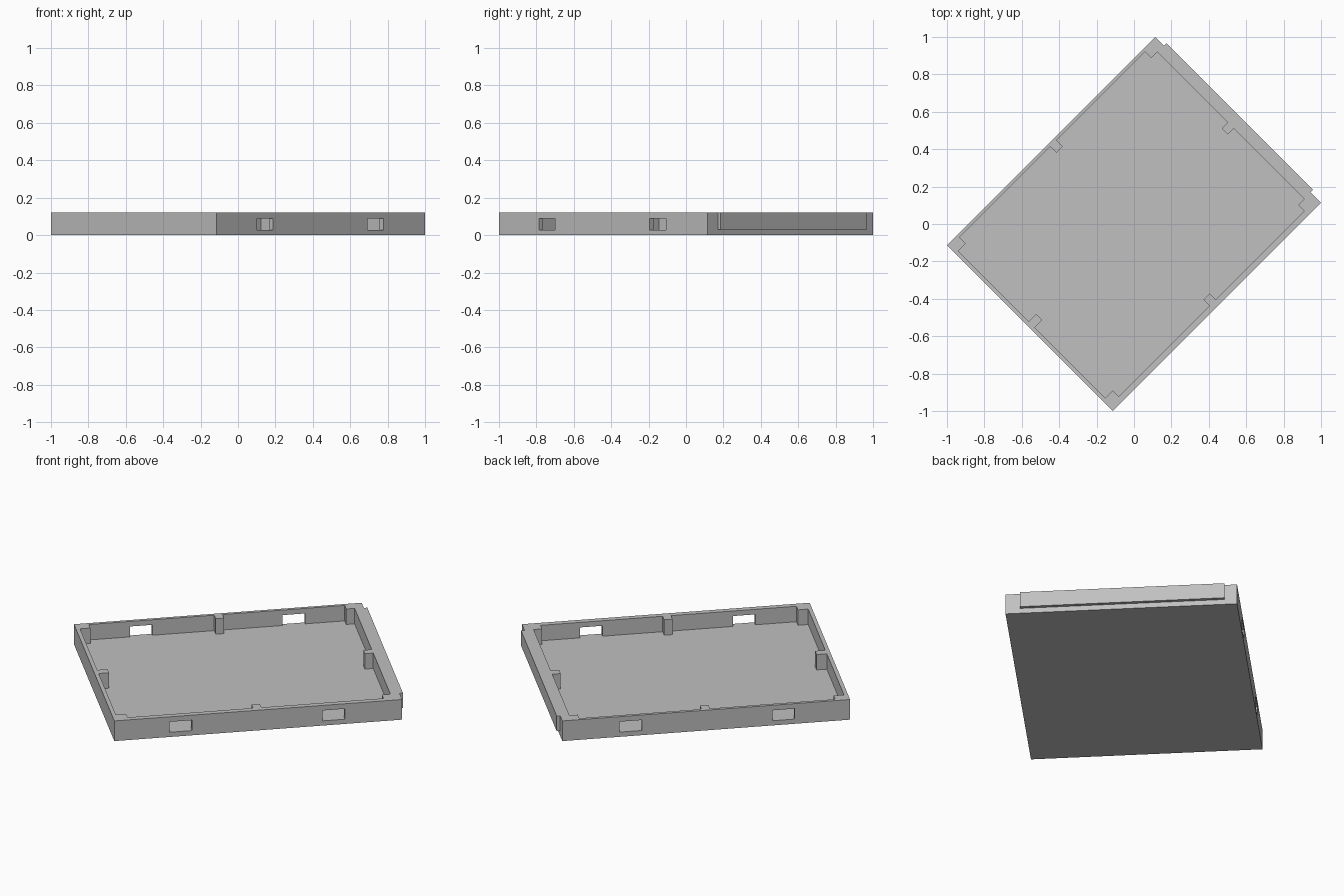
import bpy
import bmesh
import math
from mathutils import Matrix

if "Cube" in bpy.data.objects:
    bpy.data.objects.remove(bpy.data.objects["Cube"], do_unlink=True)

# Plain grey plastic
grey = bpy.data.materials.new("grey_plastic")
grey.use_nodes = True
colour = (0.53, 0.53, 0.53, 1)
grey.diffuse_color = colour
grey.node_tree.nodes["Principled BSDF"].inputs["Base Color"].default_value = colour

TURN = Matrix.Rotation(math.radians(45), 4, "Z")  # the tray lies diagonally
HEIGHT = 0.12
FLOOR = 0.028
POST = 0.046


def box(name, u, v, z):
    """Box from (min, max) ranges along the tray's length, width and height."""
    bm = bmesh.new()
    bmesh.ops.create_cube(bm, size=1)
    for vert in bm.verts:
        vert.co = [r[0] if c < 0 else r[1] for c, r in zip(vert.co, (u, v, z))]
    bm.transform(TURN)
    mesh = bpy.data.meshes.new(name)
    bm.to_mesh(mesh)
    bm.free()
    mesh.materials.append(grey)
    obj = bpy.data.objects.new(name, mesh)
    bpy.context.collection.objects.link(obj)
    return obj


def cut(target, cutter):
    cutter.hide_render = True
    mod = target.modifiers.new("cut", "BOOLEAN")
    mod.operation = "DIFFERENCE"
    mod.solver = "EXACT"
    mod.object = cutter
    bpy.context.view_layer.objects.active = target
    bpy.ops.object.modifier_apply(modifier=mod.name)
    bpy.data.objects.remove(cutter, do_unlink=True)


# Tray shell, hollowed from above
u0, u1 = -0.766, 0.738
v0, v1 = -0.595, 0.609
tray = box("tray", (-0.788, 0.788), (-0.627, 0.627), (0, HEIGHT))
cut(tray, box("pocket", (u0, u1), (v0, v1), (FLOOR, 0.2)))

# Window slots through both long walls
for slot in ((-0.485, -0.362), (0.352, 0.475)):
    cut(tray, box("slot", slot, (-0.8, 0.8), (FLOOR, 0.09)))

# Square posts at the pocket corners and wall middles
vc = (v0 + v1) / 2
u_spans = {"start": (u0, u0 + POST + 0.01), "middle": (-POST / 2, POST / 2),
           "end": (u1 - POST, u1)}
v_spans = {"right": (v0, v0 + POST), "centre": (vc - POST / 2, vc + POST / 2),
           "left": (v1 - POST, v1)}
for u_name, u in u_spans.items():
    for v_name, v in v_spans.items():
        if (u_name, v_name) != ("middle", "centre"):
            box(f"post_{u_name}_{v_name}", u, v, (FLOOR, HEIGHT))

# Raised lip along one short end
box("end_lip", (0.788, 0.807), (-0.547, 0.56), (0.03, HEIGHT))
